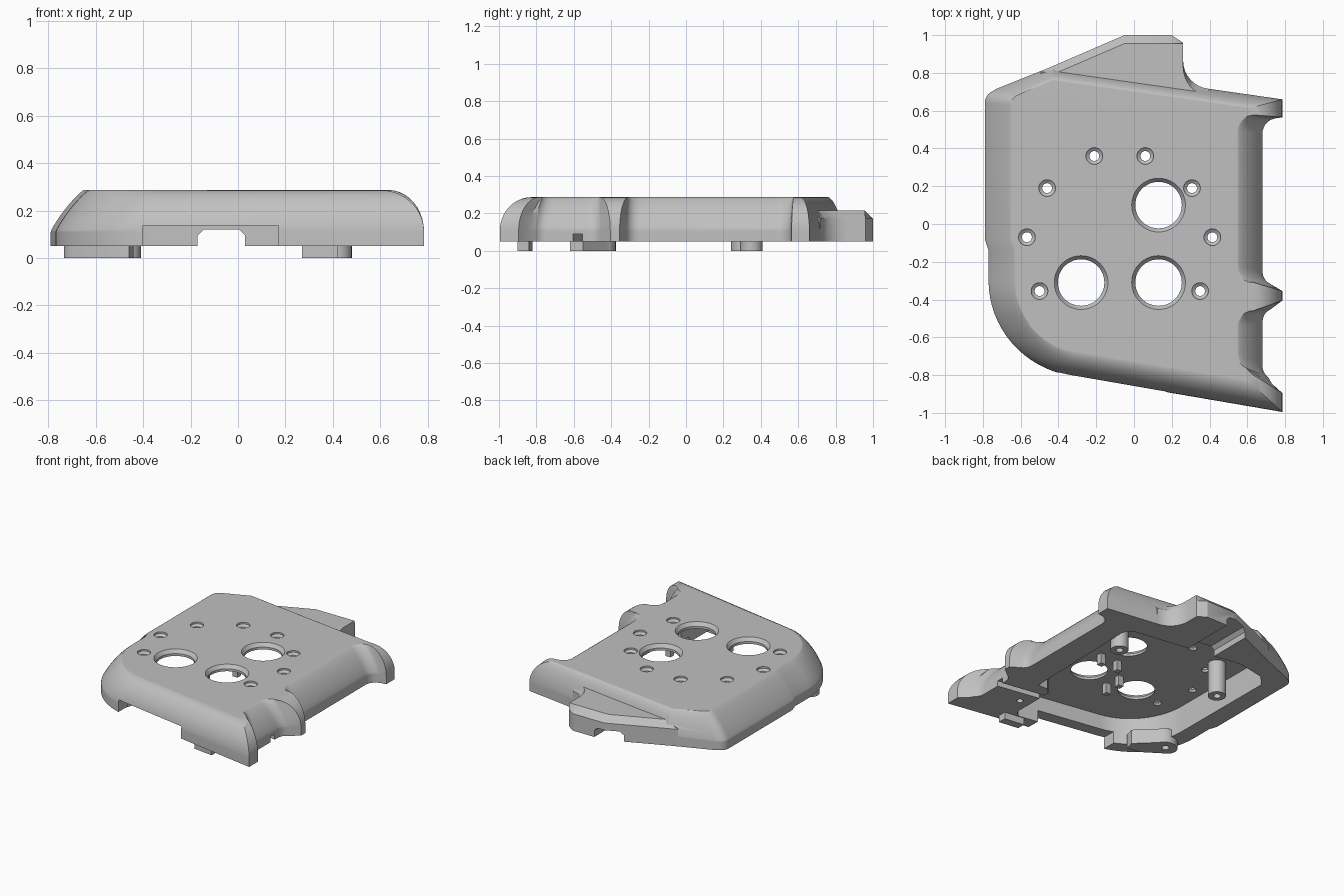
import bpy, bmesh, math
from math import sin, cos, pi

if "Cube" in bpy.data.objects:
    bpy.data.objects.remove(bpy.data.objects["Cube"])

grey = bpy.data.materials.new("plain grey")
grey.use_nodes = True
colour = (0.53, 0.53, 0.53, 1)
grey.diffuse_color = colour
grey.node_tree.nodes["Principled BSDF"].inputs["Base Color"].default_value = colour

FLOOR, LIP, TOP, CEILING = 0.05, 0.11, 0.287, 0.245


def loft(name, rings):
    """Closed solid from a stack of rings with equal point counts."""
    bm = bmesh.new()
    rows = [[bm.verts.new(p) for p in ring] for ring in rings]
    n = len(rows[0])
    for low, high in zip(rows, rows[1:]):
        for i in range(n):
            j = (i + 1) % n
            bm.faces.new((low[i], low[j], high[j], high[i]))
    bm.faces.new(rows[0][::-1])
    bm.faces.new(rows[-1])
    bmesh.ops.recalc_face_normals(bm, faces=bm.faces)
    mesh = bpy.data.meshes.new(name)
    bm.to_mesh(mesh)
    bm.free()
    mesh.materials.append(grey)
    ob = bpy.data.objects.new(name, mesh)
    bpy.context.collection.objects.link(ob)
    return ob


def prism(name, outline, z0, z1):
    return loft(name, [[(x, y, z) for x, y in outline] for z in (z0, z1)])


def box(name, x0, x1, y0, y1, z0, z1):
    return prism(name, [(x0, y0), (x1, y0), (x1, y1), (x0, y1)], z0, z1)


def turned(name, x, y, profile, n=40):
    """Upright turned part from (radius, height) pairs."""
    return loft(name, [[(x + r * cos(2 * pi * i / n), y + r * sin(2 * pi * i / n), z)
                        for i in range(n)] for r, z in profile])


def arc(cx, cy, rx, ry, a0, a1, n):
    return [(cx + rx * cos(math.radians(a0 + (a1 - a0) * i / n)),
             cy + ry * sin(math.radians(a0 + (a1 - a0) * i / n))) for i in range(n + 1)]


def boolean(ob, other, operation):
    mod = ob.modifiers.new("boolean", 'BOOLEAN')
    mod.operation, mod.solver, mod.object = operation, 'EXACT', other
    bpy.context.view_layer.objects.active = ob
    bpy.ops.object.modifier_apply(modifier=mod.name)
    bpy.data.objects.remove(other)


def smooth(ob):
    bpy.ops.object.select_all(action='DESELECT')
    ob.select_set(True)
    bpy.context.view_layer.objects.active = ob
    bpy.ops.object.shade_smooth_by_angle(angle=math.radians(28))
    ob.modifiers.new("flat deck", 'WEIGHTED_NORMAL').keep_sharp = True


def bluntness(x, y):
    """Wall profile at a base point: 1 is a quarter ellipse, 2 is a straight slope."""
    if x > .75:
        return 1.0                                      # finger tips
    if y > .6 and x > -.5:
        return 1.3                                      # rear slope
    if x > .6:
        return 1.5                                      # pocket walls
    return 1.2 + .5 * min(1, max(0, (-.40 - x) / .3))   # front, turning into the left slope


# Main shell: matching outlines at the base and at the top deck
base = arc(-.25, -.30, .52, .51, 180, 260, 16)
deck = arc(-.25, -.30, .38, .38, 180, 260, 16)
# front right corner and front pocket
base += [(.785, -.995), (.785, -.895)]
deck += [(.60, -.825), (.60, -.78)]
base += [(.73, -.845)] + arc(.74, -.75, .06, .07, 240, 180, 4)
deck += [(.59, -.765)] + arc(.625, -.68, .08, .09, 250, 180, 4)
base += arc(.74, -.52, .06, .07, 180, 110, 4) + [(.785, -.405)]
deck += arc(.625, -.55, .08, .09, 180, 100, 4) + [(.63, -.46)]
# middle finger and long pocket
base += [(.785, -.355)] + arc(.74, -.25, .06, .07, 250, 180, 4)
deck += [(.63, -.308)] + arc(.625, -.22, .08, .09, 260, 180, 4)
base += arc(.76, .48, .08, .08, 180, 100, 6) + [(.785, .565)]
deck += arc(.625, .485, .08, .09, 180, 95, 6) + [(.635, .578)]
# rear edge, rear left corner and left side
base += [(.785, .66), (.68, .675), (-.43, .835), (-.73, .715)]
deck += [(.61, .612), (.60, .615), (-.43, .76), (-.60, .69)]
base += arc(-.72, .64, .07, .07, 110, 180, 5)
deck += arc(-.60, .63, .05, .055, 115, 180, 5)
base += [(-.79, -.08), (-.77, -.14)]
deck += [(-.65, -.08), (-.63, -.14)]

rings = [[(x, y, FLOOR) for x, y in base]]
for k in range(11):
    a = pi / 2 * k / 10
    ring = []
    for (bx, by), (dx, dy) in zip(base, deck):
        e = bluntness(bx, by)
        t = 1 - max(0, cos(a)) ** e
        ring.append((bx + (dx - bx) * t, by + (dy - by) * t, LIP + (TOP - LIP) * sin(a) ** e))
    rings.append(ring)
shell = loft("shell", rings)

# Rear ledge with bevelled upper rim, flaring into the rear slope
foot_line = [(-.40, .60), (.40, .60)] + arc(.41, .865, .15, .15, 265, 180, 8)
foot_line += [(.26, .96), (.20, 1.0), (-.05, 1.0), (-.50, .806)]
rim_line = [(-.40, .60), (.40, .60)] + arc(.41, .835, .15, .16, 265, 180, 8)
rim_line += [(.26, .955), (.20, .955), (-.05, .955), (-.40, .805)]
ledge = loft("ledge", [[(x, y, FLOOR) for x, y in foot_line],
                       [(x, y, .172) for x, y in foot_line],
                       [(x, y, .217) for x, y in rim_line]])
boolean(shell, ledge, 'UNION')

# Hollow underside, leaving a solid front right corner
cavity = arc(-.25, -.28, .40, .44, 180, 262, 14)
cavity += arc(.30, -.76, .06, .06, 280, 360, 5) + [(.36, -.46), (.40, -.42), (.48, -.42)]
cavity += arc(.42, .46, .08, .08, 0, 80, 5)
cavity += [(-.38, .66), (-.58, .62), (-.655, .54)]
boolean(shell, prism("cavity", cavity, -.1, CEILING), 'DIFFERENCE')

# Cable openings in the front and rear walls
boolean(shell, box("front_opening", -.40, .17, -1.1, -.60, -.1, .137), 'DIFFERENCE')
arch = [(-.17, -.1), (.03, -.1), (.03, .095), (.005, .12), (-.145, .12), (-.17, .095)]
boolean(shell, loft("rear_opening", [[(x, y, z) for x, z in arch] for y in (.5, 1.1)]),
        'DIFFERENCE')

# Wire slot and screw bore in the solid corner
slot = [(.30, -.49), (.30, -.54), (.72, -.61), (.72, -.56)]
boolean(shell, prism("wire_slot", slot, -.1, .09), 'DIFFERENCE')
boolean(shell, turned("corner_bore", .44, -.66, [(.022, -.1), (.022, .12)], 20), 'DIFFERENCE')

# Large round openings with a bevelled rim
for x, y in [(.13, .10), (.13, -.31), (-.28, -.31)]:
    hole = turned("opening", x, y, [(.123, .15), (.123, .262), (.143, .288), (.143, .35)], 56)
    boolean(shell, hole, 'DIFFERENCE')

# Small countersunk screw holes
for x, y in [(-.21, .36), (.06, .36), (-.46, .19), (.307, .19),
             (-.567, -.07), (.415, -.07), (-.50, -.355), (.35, -.355)]:
    hole = turned("screw_hole", x, y, [(.026, .15), (.026, .262), (.044, .275), (.044, .35)], 28)
    boolean(shell, hole, 'DIFFERENCE')
smooth(shell)

# Standoffs with a screw bore
for i, (x, y) in enumerate([(-.47, .30), (.42, .35)]):
    post = turned(f"standoff_{i + 1}", x, y, [(.06, 0), (.06, .255)], 32)
    boolean(post, turned("bore", x, y, [(.025, -.1), (.025, .12)], 20), 'DIFFERENCE')
    smooth(post)

# Front left foot: rounded lug beside the wall
lug = arc(-.65, -.45, .085, .075, 20, 250, 16) + [(-.56, -.60), (-.46, -.62), (-.44, -.55)]
foot = prism("front_left_foot", lug, 0, .105)
boolean(foot, turned("bore", -.65, -.45, [(.025, -.1), (.025, .08)], 20), 'DIFFERENCE')
smooth(foot)

# Front right foot: shallow tab along the wall
prism("front_right_foot", [(.27, -.82), (.27, -.88), (.42, -.90), (.42, -.84)], 0, .12)

# Small clips between the large openings
for i, (x, y) in enumerate([(.06, -.10), (.20, -.10), (-.08, -.25), (-.08, -.38)]):
    box(f"clip_{i + 1}", x - .02, x + .02, y - .02, y + .02, .17, CEILING + .005)
